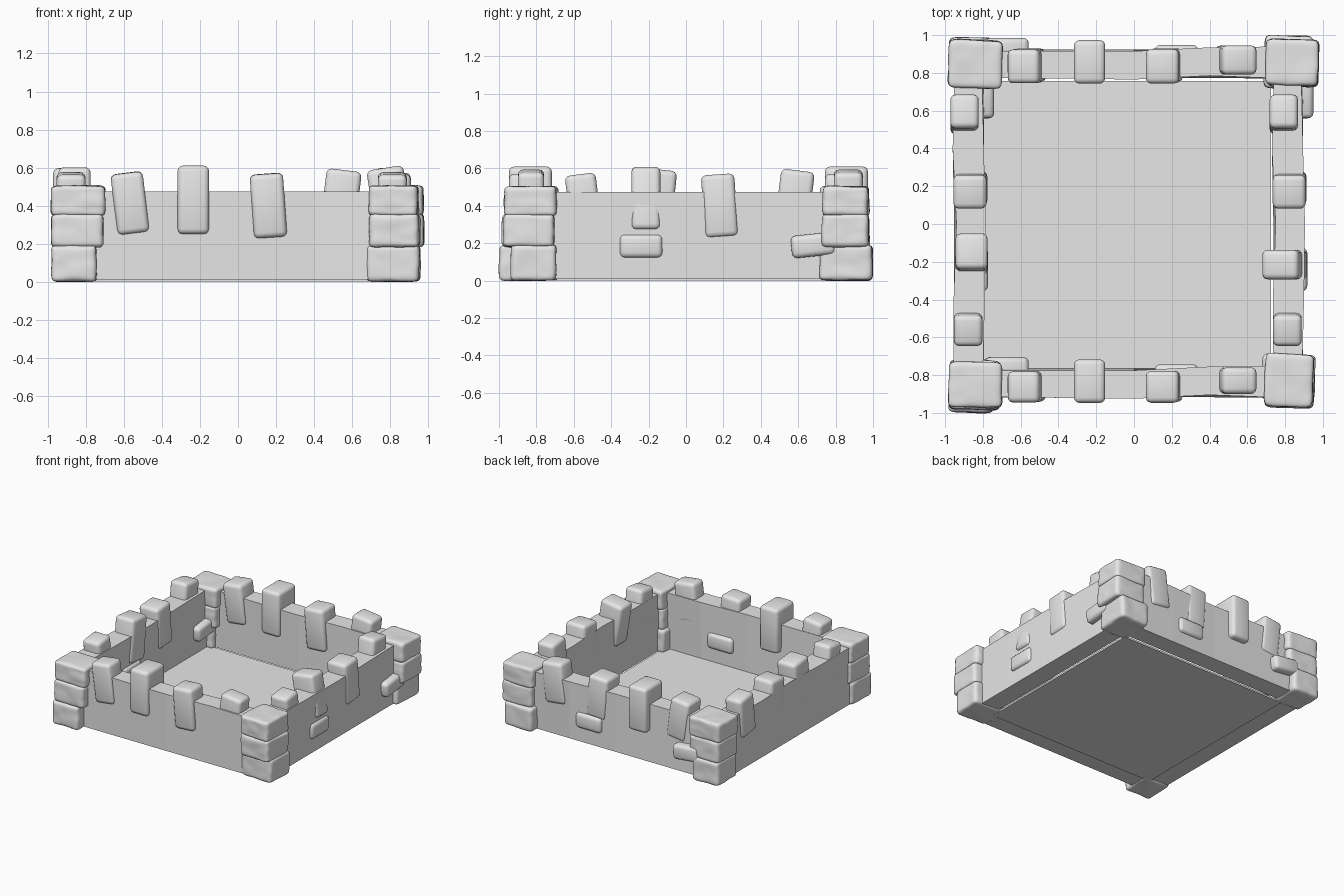
import bpy, bmesh, random
from math import radians
from mathutils import Vector

random.seed(4)
if "Cube" in bpy.data.objects:
    bpy.data.objects.remove(bpy.data.objects["Cube"], do_unlink=True)

# Single stone colour
stone = bpy.data.materials.new("stone grey")
stone.use_nodes = True
GREY = (0.8, 0.8, 0.8, 1)
stone.diffuse_color = GREY
stone.node_tree.nodes["Principled BSDF"].inputs["Base Color"].default_value = GREY


def make(name, bm, loc=(0, 0, 0), rot=(0, 0, 0), smooth=False):
    bmesh.ops.recalc_face_normals(bm, faces=bm.faces)
    mesh = bpy.data.meshes.new(name)
    bm.to_mesh(mesh)
    bm.free()
    mesh.materials.append(stone)
    for p in mesh.polygons:
        p.use_smooth = smooth
    ob = bpy.data.objects.new(name, mesh)
    bpy.context.collection.objects.link(ob)
    ob.location = loc
    ob.rotation_euler = [radians(a) for a in rot]
    return ob


def box(size):
    bm = bmesh.new()
    bmesh.ops.create_cube(bm, size=1)
    bmesh.ops.scale(bm, vec=size, verts=bm.verts)
    return bm


def block(name, loc, size, rot=(0, 0, 0)):
    """Rounded brick with a soft bevel."""
    ob = make(name, box(size), loc, rot, smooth=True)
    bev = ob.modifiers.new("round", "BEVEL")
    bev.width = 0.028
    bev.segments = 3


def rough_stone(name, low, high):
    """Lumpy weathered block filling the space between two corners."""
    low, high = Vector(low), Vector(high)
    bm = box(high - low)
    bmesh.ops.subdivide_edges(bm, edges=bm.edges, cuts=4, use_grid_fill=True)
    for v in bm.verts:
        v.co += Vector([random.uniform(-1, 1) for _ in range(3)]) * 0.005
    ob = make(name, bm, (low + high) / 2, (0, 0, random.uniform(-3, 0)), smooth=True)
    soft = ob.modifiers.new("soften", "SUBSURF")
    soft.levels = soft.render_levels = 2


def wall(name, outer, inner, along_x, shift):
    """Wall with a straight foot and a wavy top edge."""
    stations = [-0.8, -0.4, 0, 0.4, 0.8]
    bm = bmesh.new()

    def loop(depths, z):
        line = [(s, d + shift) for s, d in depths]
        return [bm.verts.new((s, d, z) if along_x else (d, s, z)) for s, d in line]

    def ring(front, back, z):
        return loop(list(zip(stations, front)) + list(zip(stations, back))[::-1], z)

    foot = ring([sum(outer) / 5] * 5, [sum(inner) / 5] * 5, 0.01)
    crest = ring(outer, inner, 0.475)
    for i in range(10):
        j = (i + 1) % 10
        bm.faces.new((foot[i], foot[j], crest[j], crest[i]))
    for i in range(4):
        for r in (foot, crest):
            bm.faces.new((r[i], r[i + 1], r[8 - i], r[9 - i]))
    make(name, bm)


SPAN = 1.69

# Floor slab
make("floor", box((1.525, 1.533, 0.015)), (-0.037, -0.009, 0.0075))

# Front and back walls; the back stones stand out a little further
for side, y, extra in (("front", 0, 0), ("back", SPAN, 0.014)):
    wall(side + "_wall", [-0.915, -0.92, -0.925, -0.905, -0.92],
         [-0.775, -0.775, -0.775, -0.755, -0.75], True, y)
    out = y + extra / 2
    block(side + "_merlon_a", (-0.568, out - 0.86, 0.413), (0.17, 0.165 + extra, 0.32), (1, -7, 0))
    block(side + "_merlon_b", (-0.235, y - 0.832, 0.43), (0.165, 0.23, 0.36))
    block(side + "_merlon_c", (0.16, out - 0.86, 0.4), (0.175, 0.168 + extra, 0.335), (1, -4, 0))
    block(side + "_merlon_d", (0.54, out - 0.829, 0.425), (0.185, 0.14 + extra, 0.325), (0, 7, 0))
    block(side + "_brick_middle", (0.225, y - 0.808, 0.185), (0.23, 0.13, 0.125))
    block(side + "_brick_end", (-0.675, y - 0.77, 0.19), (0.23, 0.13, 0.12), (0, 6, 0))

# Side walls with the stones they share
for side, x in (("left_hand", 0), ("right_hand", SPAN)):
    wall(side + "_wall", [-0.955, -0.955, -0.94, -0.96, -0.95],
         [-0.8, -0.79, -0.785, -0.795, -0.805], False, x)
    block(side + "_merlon_a", (x - 0.878, -0.548, 0.415), (0.152, 0.165, 0.31), (7, 0, 0))
    block(side + "_merlon_c", (x - 0.866, 0.18, 0.4), (0.175, 0.178, 0.335), (4, -1, 0))
    block(side + "_merlon_d", (x - 0.897, 0.58, 0.43), (0.15, 0.18, 0.32), (-7, 0, 0))
    block(side + "_brick_middle", (x - 0.84, -0.24, 0.185), (0.135, 0.23, 0.125))
    block(side + "_brick_end", (x - 0.8, 0.68, 0.19), (0.12, 0.235, 0.12), (6, 0, 0))

# The second merlon differs between the two side walls
block("left_hand_merlon_b", (-0.86, -0.16, 0.42), (0.17, 0.19, 0.35), (-6, 0, 0))
block("right_hand_merlon_b", (0.798, -0.215, 0.43), (0.195, 0.155, 0.34), (0, -9, 0))

# Corner pillars: x and y ranges of three rough stones, bottom to top
layers = [("bottom", 0, 0.192), ("middle", 0.18, 0.357), ("top", 0.345, 0.505)]
corners = {
    "front_left_hand": [(-0.98, -0.742, -0.998, -0.745), (-0.978, -0.707, -0.982, -0.72),
                        (-0.982, -0.698, -0.972, -0.73)],
    "front_right_hand": [(0.677, 0.957, -0.935, -0.69), (0.693, 0.957, -0.973, -0.7),
                         (0.692, 0.947, -0.968, -0.687)],
    "back_left_hand": [(-0.978, -0.74, 0.735, 0.987), (-0.978, -0.705, 0.72, 0.977),
                       (-0.982, -0.698, 0.72, 0.972)],
    "back_right_hand": [(0.69, 0.942, 0.717, 0.998), (0.708, 0.978, 0.728, 0.977),
                        (0.698, 0.975, 0.733, 0.978)],
}
for corner, ranges in corners.items():
    for (layer, z0, z1), (x0, x1, y0, y1) in zip(layers, ranges):
        rough_stone(f"{corner}_pillar_{layer}", (x0, y0, z0), (x1, y1, z1))
